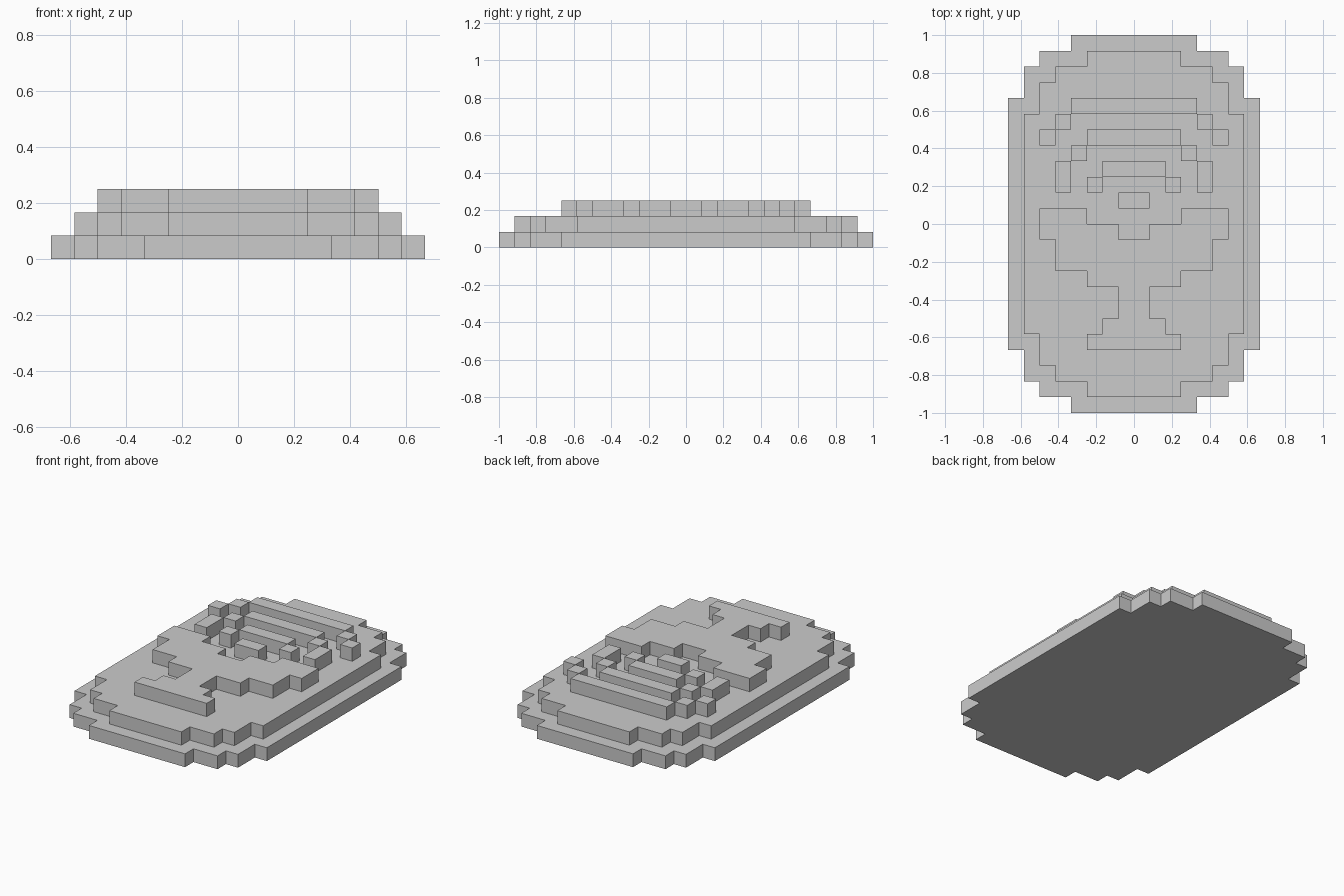
import bpy
import bmesh

default_cube = bpy.data.objects.get("Cube")
if default_cube:
    bpy.data.objects.remove(default_cube, do_unlink=True)

U = 1 / 12  # one grid cell

grey = bpy.data.materials.new("plain_grey")
grey.use_nodes = True
colour = (0.6, 0.6, 0.6, 1)
grey.diffuse_color = colour
grey.node_tree.nodes["Principled BSDF"].inputs["Base Color"].default_value = colour


def extrude_outline(name, points, level):
    """Flat polygon on the cell grid, raised one cell from the given level."""
    bm = bmesh.new()
    face = bm.faces.new([bm.verts.new((x * U, y * U, level * U)) for x, y in points])
    top = bmesh.ops.extrude_face_region(bm, geom=[face])["geom"]
    verts = [v for v in top if isinstance(v, bmesh.types.BMVert)]
    bmesh.ops.translate(bm, verts=verts, vec=(0, 0, U))
    bmesh.ops.recalc_face_normals(bm, faces=bm.faces)
    mesh = bpy.data.meshes.new(name)
    bm.to_mesh(mesh)
    bm.free()
    mesh.materials.append(grey)
    obj = bpy.data.objects.new(name, mesh)
    bpy.context.collection.objects.link(obj)
    return obj


def stepped_outline(steps, bottom, inner=()):
    """Mirrored staircase outline from (half width, top y) steps."""
    half = list(inner)
    ends = [y for _, y in steps[1:]] + [bottom]
    for (width, y), end in zip(steps, ends):
        half += [(width, y), (width, end)]
    return half + [(-x, y) for x, y in reversed(half)]


def block(name, x0, x1, y0, y1):
    extrude_outline(name, [(x0, y0), (x1, y0), (x1, y1), (x0, y1)], 2)


def block_pair(name, x0, x1, y0, y1):
    block("left_" + name, x0, x1, y0, y1)
    block("right_" + name, -x1, -x0, y0, y1)


# Two stepped oval tiers, symmetric front to back
def tier(name, upper, level):
    tops = [y for _, y in upper]
    lower = [(w, -y) for (w, _), y in zip(reversed(upper[:-1]), reversed(tops[1:]))]
    extrude_outline(name, stepped_outline(upper + lower, -tops[0]), level)


tier("lower_tier", [(4, 12), (6, 11), (7, 10), (8, 8)], 0)
tier("upper_tier", [(3, 11), (5, 10), (6, 9), (7, 7)], 1)

# Raised cup with a notched rim, narrow stem and spreading foot
cup_steps = [(6, 1), (5, -1), (3, -3), (1, -4), (2, -6), (3, -7)]
cup_rim = [(1, -1), (1, 0), (3, 0), (3, 1)]
extrude_outline("raised_cup", stepped_outline(cup_steps, -8, cup_rim), 2)

# Three stepped arcs above the cup
block("outer_arc_bar", -4, 4, 7, 8)
block_pair("outer_arc_shoulder", 4, 5, 6, 7)
block_pair("outer_arc_end", 5, 6, 5, 6)
block("middle_arc_bar", -3, 3, 5, 6)
block_pair("middle_arc_shoulder", 3, 4, 4, 5)
block_pair("middle_arc_end", 4, 5, 2, 4)
block("inner_arc_bar", -2, 2, 3, 4)
block_pair("inner_arc_end", 2, 3, 2, 3)

# Small block at the centre of the arcs
block("centre_block", -1, 1, 1, 2)
